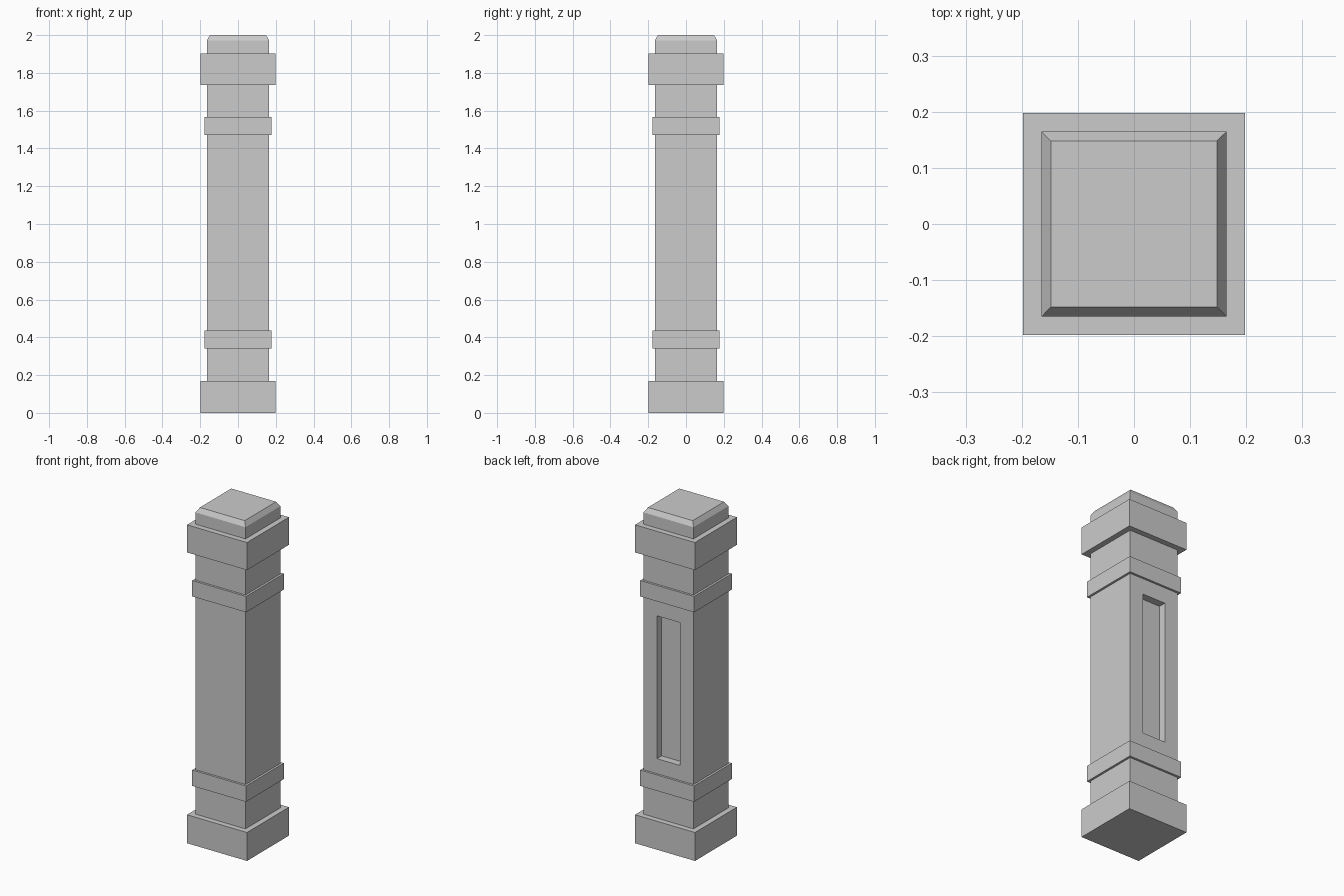
import bpy, bmesh
from mathutils import Vector

if "Cube" in bpy.data.objects:
    bpy.data.objects.remove(bpy.data.objects["Cube"])

# Stepped profile of the post: (half width, height)
PROFILE = [
    (0.198, 0.0), (0.198, 0.17),        # plinth
    (0.165, 0.17), (0.165, 0.34),       # lower neck
    (0.178, 0.34), (0.178, 0.435),      # lower band
    (0.165, 0.435), (0.165, 1.472),     # main shaft
    (0.178, 1.472), (0.178, 1.567),     # upper band
    (0.165, 1.567), (0.165, 1.737),     # upper neck
    (0.198, 1.737), (0.198, 1.902),     # capital
    (0.165, 1.902), (0.165, 1.972),     # cap
    (0.148, 2.0),                       # chamfered top
]
SHAFT_LEVEL = 6
PANEL_HALF_W, PANEL_LOW, PANEL_HIGH, PANEL_DEPTH = 0.076, 0.525, 1.378, 0.044

bm = bmesh.new()

# Square rings joined into one closed shell
rings = [[bm.verts.new((sx * w, sy * w, z))
          for sx, sy in ((-1, -1), (1, -1), (1, 1), (-1, 1))]
         for w, z in PROFILE]
back_face = None
for level, (low, high) in enumerate(zip(rings, rings[1:])):
    for i in range(4):
        j = (i + 1) % 4
        face = bm.faces.new((low[i], low[j], high[j], high[i]))
        if level == SHAFT_LEVEL and i == 2:
            back_face = face
bm.faces.new(reversed(rings[0]))
bm.faces.new(rings[-1])
bm.normal_update()

# Recessed panel on the back of the shaft
bmesh.ops.inset_individual(bm, faces=[back_face], thickness=0.05)
mid = (PANEL_LOW + PANEL_HIGH) / 2
for v in back_face.verts:
    v.co.x = PANEL_HALF_W if v.co.x > 0 else -PANEL_HALF_W
    v.co.z = PANEL_HIGH if v.co.z > mid else PANEL_LOW
bmesh.ops.inset_individual(bm, faces=[back_face], thickness=0.0)
bmesh.ops.translate(bm, verts=back_face.verts[:], vec=Vector((0, -PANEL_DEPTH, 0)))
bmesh.ops.recalc_face_normals(bm, faces=bm.faces[:])

mesh = bpy.data.meshes.new("square_post")
bm.to_mesh(mesh)
bm.free()
bpy.context.collection.objects.link(bpy.data.objects.new("square_post", mesh))
